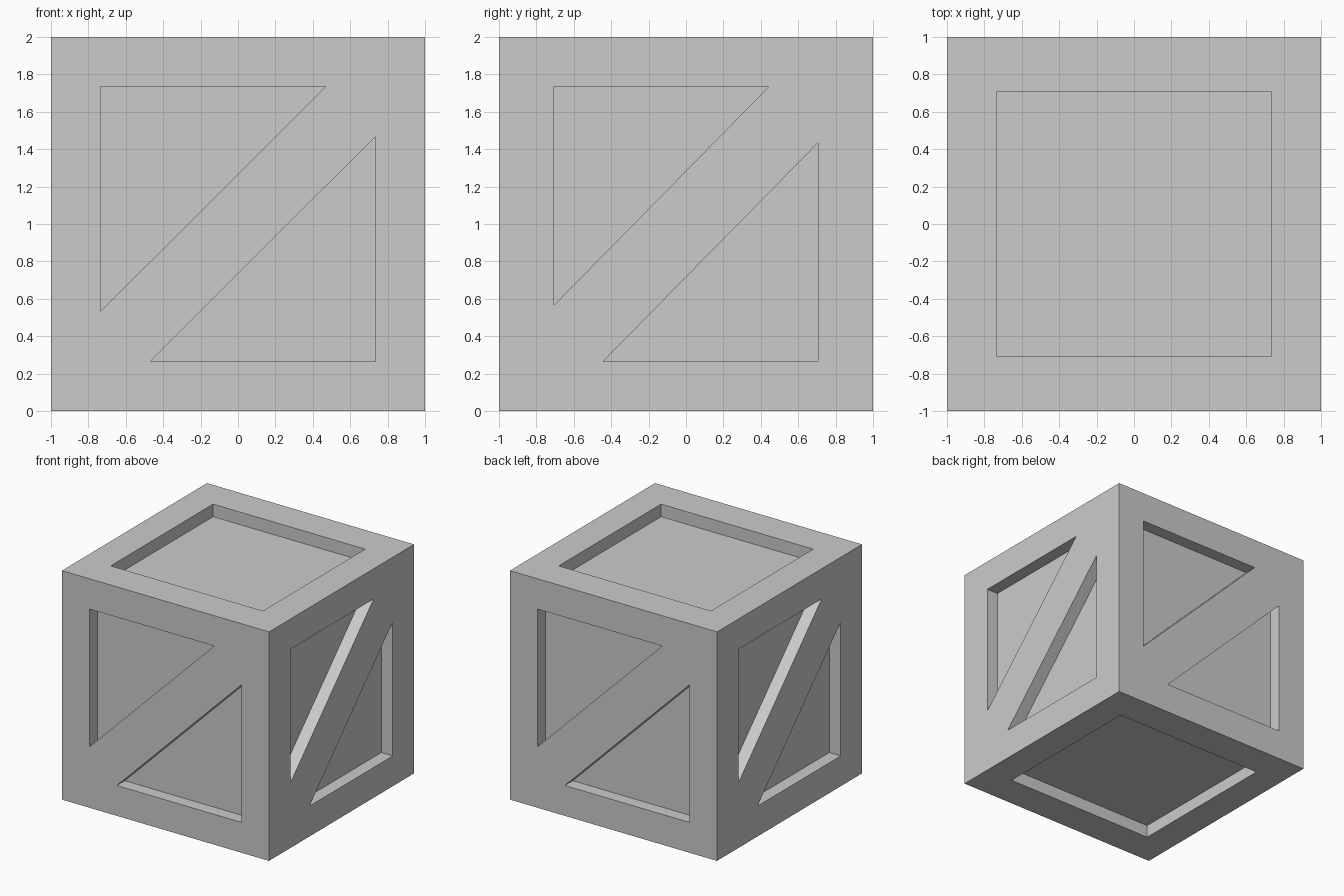
import bpy, bmesh
from math import pi
from mathutils import Matrix, Vector

if "Cube" in bpy.data.objects:
    bpy.data.objects.remove(bpy.data.objects["Cube"])

DEPTH = 0.11          # recess depth on every face
MID = Vector((0, 0, 1))


def add_prism(bm, pts, rot):
    """Prism in front-face coordinates (u, v about the face centre), turned by rot."""
    rings = []
    for y in (-1.2, -1 + DEPTH):
        rings.append([bm.verts.new(rot @ Vector((u, y, v)) + MID) for u, v in pts])
    a, b = rings
    bm.faces.new(a)
    bm.faces.new(b[::-1])
    n = len(pts)
    for i in range(n):
        j = (i + 1) % n
        bm.faces.new((a[i], b[i], b[j], a[j]))


def brace_recesses(bm, half_w, tip, low, rot):
    """Two triangular recesses either side of a diagonal brace."""
    tri = [(-half_w, 0.735), (tip, 0.735), (-half_w, low)]
    add_prism(bm, tri, rot)
    add_prism(bm, [(-u, -v) for u, v in tri], rot)


# Solid crate block
bpy.ops.mesh.primitive_cube_add(size=2, location=MID)
crate = bpy.context.object
crate.name = "crate"

# Recess shapes for all six faces
bm = bmesh.new()
for half_turn in (0, pi):
    turn = Matrix.Rotation(half_turn, 3, 'Z')
    brace_recesses(bm, 0.735, 0.47, -0.467, turn)                                  # front, back
    brace_recesses(bm, 0.706, 0.443, -0.434, Matrix.Rotation(half_turn + pi / 2, 3, 'Z'))  # sides
    tilt = Matrix.Rotation(half_turn - pi / 2, 3, 'X')                             # top, bottom
    add_prism(bm, [(-0.735, -0.706), (0.735, -0.706), (0.735, 0.706), (-0.735, 0.706)], tilt)
bmesh.ops.recalc_face_normals(bm, faces=bm.faces)
mesh = bpy.data.meshes.new("recess_cutter")
bm.to_mesh(mesh)
bm.free()
cutter = bpy.data.objects.new("recess_cutter", mesh)
bpy.context.collection.objects.link(cutter)
cutter.hide_render = True

# Carve the panels, then drop the cutter
cut = crate.modifiers.new("panel_recesses", 'BOOLEAN')
cut.operation = 'DIFFERENCE'
cut.solver = 'EXACT'
cut.object = cutter
bpy.context.view_layer.objects.active = crate
bpy.ops.object.modifier_apply(modifier=cut.name)
bpy.data.objects.remove(cutter)
